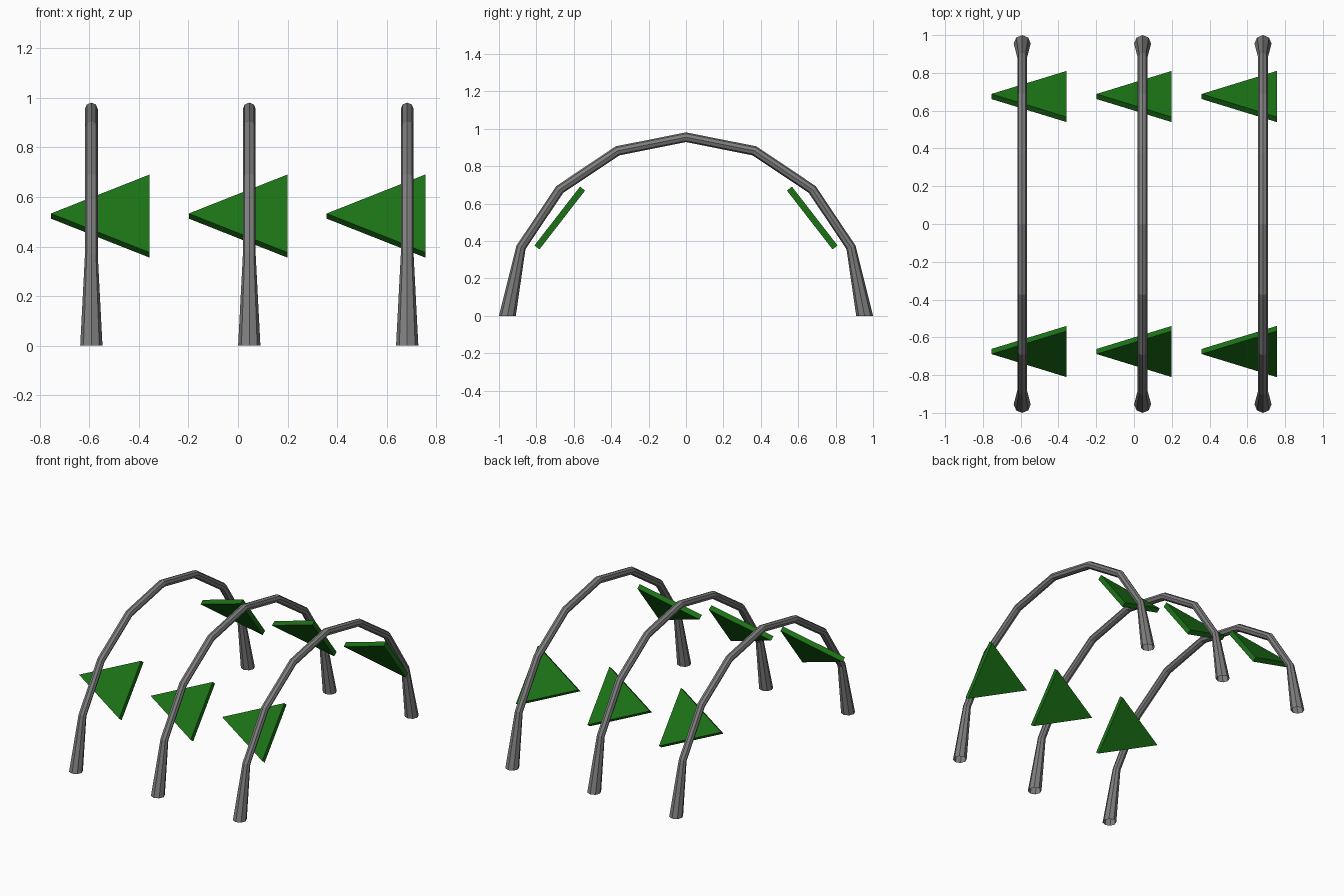
import bpy, bmesh
from math import sin, cos, pi, radians

if "Cube" in bpy.data.objects:
    bpy.data.objects.remove(bpy.data.objects["Cube"])


def material(name, color):
    mat = bpy.data.materials.new(name)
    mat.diffuse_color = (*color, 1)
    mat.use_nodes = True
    mat.node_tree.nodes["Principled BSDF"].inputs["Base Color"].default_value = mat.diffuse_color
    return mat


green = material("green", (0.011, 0.17, 0.008))
dark_grey = material("dark_grey", (0.21, 0.21, 0.21))


def make_object(name, bm, mat):
    bmesh.ops.recalc_face_normals(bm, faces=bm.faces[:])
    mesh = bpy.data.meshes.new(name)
    bm.to_mesh(mesh)
    bm.free()
    mesh.materials.append(mat)
    obj = bpy.data.objects.new(name, mesh)
    bpy.context.collection.objects.link(obj)
    return obj


def arch(name, x, radius=0.955, segments=8, sides=8):
    """Half-circle tube with flared, open feet, swept around the x axis."""
    bm = bmesh.new()
    rings = []
    for i in range(segments + 1):
        a = pi * i / segments
        r = 0.045 if i in (0, segments) else 0.026
        ring = []
        for k in range(sides):
            t = 2 * pi * k / sides
            d = radius + r * cos(t)
            ring.append(bm.verts.new((x + r * sin(t), d * cos(a), d * sin(a))))
        rings.append(ring)
    for r0, r1 in zip(rings, rings[1:]):
        for k in range(sides):
            n = (k + 1) % sides
            bm.faces.new((r0[k], r0[n], r1[n], r1[k]))
    return make_object(name, bm, dark_grey)


def leaf(name, x, side, length=0.398, width=0.398, thick=0.034):
    """Triangular slab pointing to -x, leaning in towards the arch top."""
    tilt = radians(52.2)
    bm = bmesh.new()
    layers = []
    for w in (-thick / 2, thick / 2):
        layer = []
        for u, v in ((0, 0), (length, -width / 2), (length, width / 2)):
            y = 0.675 - v * cos(tilt) + w * sin(tilt)
            z = 0.523 + v * sin(tilt) + w * cos(tilt)
            layer.append(bm.verts.new((x + u, side * y, z)))
        layers.append(layer)
    lo, hi = layers
    bm.faces.new(lo)
    bm.faces.new(hi)
    for k in range(3):
        n = (k + 1) % 3
        bm.faces.new((lo[k], lo[n], hi[n], hi[k]))
    return make_object(name, bm, green)


# three arches, each row of leaves mirrored front and back
for i in range(3):
    arch(f"arch_{i + 1}", -0.592 + 0.6375 * i)
    for side, label in ((-1, "front"), (1, "back")):
        leaf(f"{label}_leaf_{i + 1}", -0.755 + 0.5565 * i, side)
